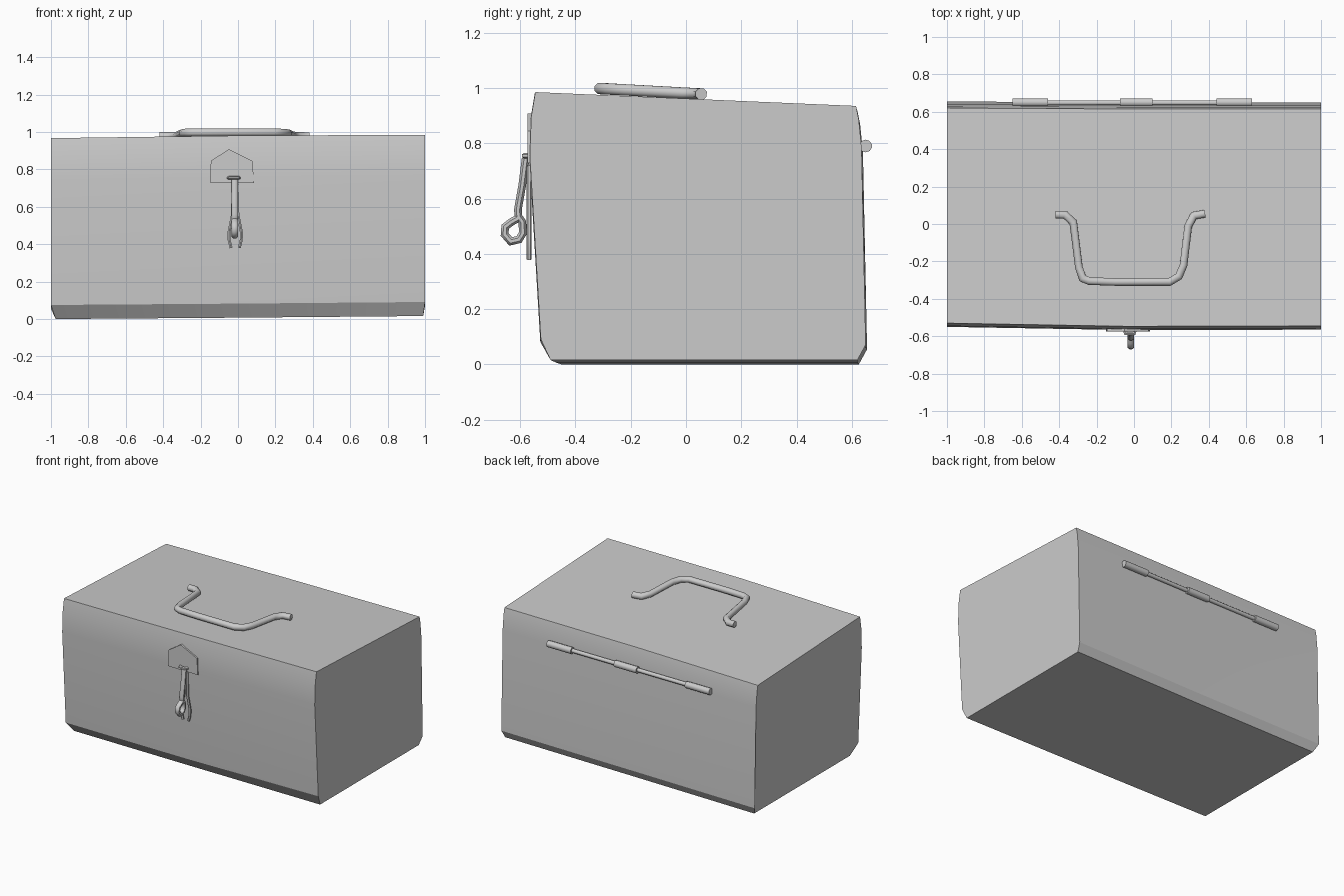
import bpy, bmesh, math
from mathutils import Vector

cube = bpy.data.objects.get("Cube")
if cube:
    bpy.data.objects.remove(cube, do_unlink=True)

grey = bpy.data.materials.new("plain grey")
grey.use_nodes = True
COLOUR = (0.6, 0.6, 0.6, 1)
grey.diffuse_color = COLOUR
grey.node_tree.nodes["Principled BSDF"].inputs["Base Color"].default_value = COLOUR


def finish(name, bm, angle=35):
    bmesh.ops.recalc_face_normals(bm, faces=bm.faces[:])
    mesh = bpy.data.meshes.new(name)
    bm.to_mesh(mesh)
    bm.free()
    mesh.materials.append(grey)
    ob = bpy.data.objects.new(name, mesh)
    bpy.context.collection.objects.link(ob)
    bpy.ops.object.select_all(action='DESELECT')
    ob.select_set(True)
    bpy.context.view_layer.objects.active = ob
    bpy.ops.object.shade_smooth_by_angle(angle=math.radians(angle))
    return ob


def loft(name, rings, angle=35, closed=False):
    """Skin a list of point rings, capping the ends unless closed."""
    bm = bmesh.new()
    loops = [[bm.verts.new(p) for p in ring] for ring in rings]
    pairs = list(zip(loops, loops[1:]))
    if closed:
        pairs.append((loops[-1], loops[0]))
    for a, b in pairs:
        for i in range(len(a)):
            j = (i + 1) % len(a)
            bm.faces.new((a[i], a[j], b[j], b[i]))
    if not closed:
        bm.faces.new(loops[0])
        bm.faces.new(loops[-1])
    return finish(name, bm, angle)


def tube(name, path, radius, sides=8, flat=1.0, closed=False, side=(0, 0, 1)):
    """Sweep a round section along a path; side is the plane normal of the path."""
    pts = [Vector(p) for p in path]
    n, normal, rings = len(pts), Vector(side).normalized(), []
    for i, p in enumerate(pts):
        before = pts[(i - 1) % n] if closed or i else p
        after = pts[(i + 1) % n] if closed or i < n - 1 else p
        d_in, d_out = (p - before).normalized(), (after - p).normalized()
        tangent = (d_in + d_out).normalized()
        u = tangent.cross(normal).normalized()
        v = u.cross(tangent)
        # widen at corners to keep the thickness even
        mitre = 1 / max(0.6, tangent.dot(d_out if d_out.length else d_in))
        rings.append([p + radius * (mitre * math.cos(t) * u + flat * math.sin(t) * v)
                      for t in (math.tau * (k + 0.5) / sides for k in range(sides))])
    return loft(name, rings, 50, closed)


# Box body: slightly uneven end sections with a bulging middle
def section(x, front, back, top, low, foot, inset):
    profile = [(front + 0.02, top), (front + 0.005, top - 0.09), (front, top - 0.23),
               (front + 0.04, low + 0.075), (foot, low),
               (back - 0.03, low), (back, low + 0.055),
               (back - 0.015, top - 0.2), (back - 0.025, top - 0.1), (back - 0.035, top - 0.05)]
    bottom = low + 0.01
    return [(x - math.copysign(inset, x) if z < bottom else x, y, z) for y, z in profile]


loft("box_body", [section(-1, -0.55, 0.655, 0.967, 0.0, -0.45, 0.025),
                  section(-0.04, -0.567, 0.65, 0.98, 0.007, -0.47, 0),
                  section(1, -0.565, 0.65, 0.985, 0.016, -0.49, 0.01)], 25)

# Folded carrying handle
handle = [(-0.42, 0.05), (-0.37, 0.05), (-0.325, 0.01), (-0.295, -0.23), (-0.275, -0.29),
          (-0.24, -0.305), (-0.1, -0.31), (0.19, -0.31), (0.24, -0.28), (0.265, -0.22),
          (0.29, -0.01), (0.32, 0.045), (0.38, 0.055)]
tube("carrying_handle", [(x, y, 0.981 - 0.055 * y) for x, y in handle], 0.022)

# Hinge rod and knuckles
tube("hinge_rod", [(-0.64, 0.648, 0.79), (0.62, 0.648, 0.79)], 0.014)
for label, a, b in (("right", -0.65, -0.46), ("middle", -0.075, 0.1), ("left", 0.44, 0.63)):
    tube(f"hinge_knuckle_{label}", [(a, 0.65, 0.79), (b, 0.65, 0.79)], 0.023, 10)

# Pointed hasp plate
outline = [(-0.15, 0.73), (0.085, 0.728), (0.078, 0.845), (-0.05, 0.908), (-0.145, 0.845)]
loft("hasp_plate", [[(x, y, z) for x, z in outline] for y in (-0.574, -0.556)])

# Small staple under the plate
tube("hasp_staple", [(-0.05, -0.57, 0.755), (-0.045, -0.585, 0.755),
                     (0.0, -0.585, 0.755), (0.005, -0.57, 0.755)], 0.01, 6)

# Latch rod with a curled lower end
curl = [(-0.58, 0.745), (-0.592, 0.65), (-0.608, 0.56), (-0.606, 0.535), (-0.592, 0.515),
        (-0.59, 0.475), (-0.604, 0.452), (-0.634, 0.445), (-0.656, 0.47),
        (-0.654, 0.498), (-0.632, 0.515), (-0.605, 0.53)]
tube("latch_rod", [(-0.017, y, z) for y, z in curl], 0.015, 8, 1.2, side=(1, 0, 0))

# Two flat prongs behind the latch rod
for label, s in (("right", -1), ("left", 1)):
    prong = [(0.012, 0.72), (0.014, 0.56), (0.034, 0.46), (0.032, 0.42), (0.022, 0.38)]
    tube(f"latch_prong_{label}", [(-0.015 + s * x, -0.567, z) for x, z in prong],
         0.009, 6, side=(0, 1, 0))
